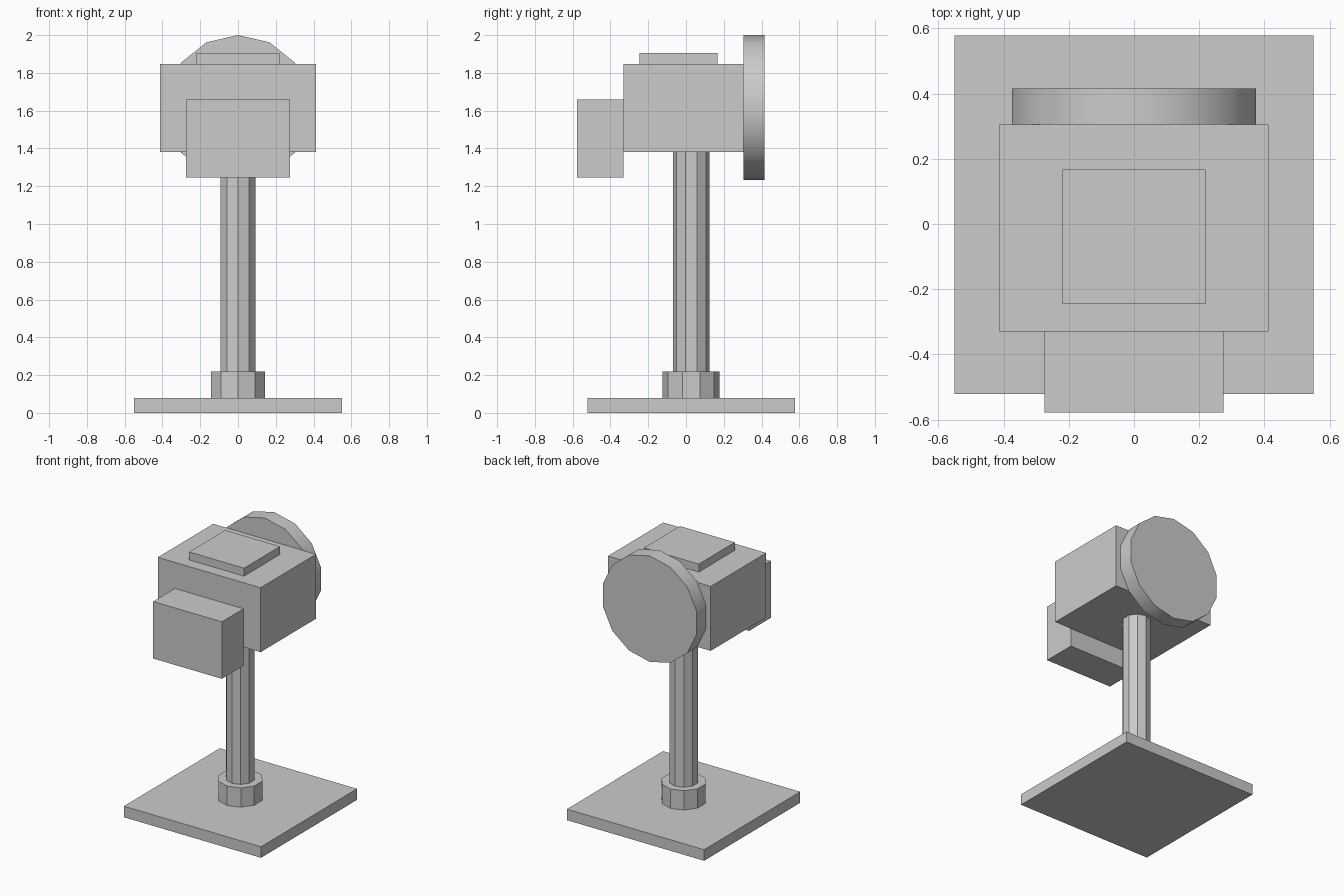
import bpy
import math

cube = bpy.data.objects.get("Cube")
if cube:
    bpy.data.objects.remove(cube, do_unlink=True)

grey = bpy.data.materials.new("plain_grey")
grey.use_nodes = True
grey.diffuse_color = (0.6, 0.6, 0.6, 1)
grey.node_tree.nodes["Principled BSDF"].inputs["Base Color"].default_value = (0.6, 0.6, 0.6, 1)


def finish(name):
    obj = bpy.context.object
    obj.name = name
    obj.data.materials.append(grey)
    return obj


def box(name, x, y, z):
    """Box from (low, high) ranges on each axis."""
    ranges = (x, y, z)
    bpy.ops.mesh.primitive_cube_add(size=1, location=[(a + b) / 2 for a, b in ranges])
    obj = finish(name)
    obj.scale = [b - a for a, b in ranges]
    bpy.ops.object.transform_apply(location=False, rotation=False, scale=True)
    return obj


def prism(name, sides, radius, depth, location, tilt=0):
    bpy.ops.mesh.primitive_cylinder_add(vertices=sides, radius=radius, depth=depth,
                                        location=location, rotation=(tilt, 0, 0))
    return finish(name)


# Stand: square foot, ten-sided collar and pole
post_y = 0.027
box("base_plate", (-0.55, 0.55), (-0.522, 0.578), (0, 0.08))
prism("pole_collar", 10, 0.151, 0.14, (0, post_y, 0.15))
prism("pole", 10, 0.097, 1.16, (0, post_y, 0.8))

# Head: main housing, raised lid and front box
box("head_housing", (-0.412, 0.412), (-0.33, 0.305), (1.38, 1.847))
box("top_lid", (-0.22, 0.22), (-0.245, 0.167), (1.847, 1.905))
box("front_box", (-0.275, 0.275), (-0.578, -0.33), (1.245, 1.658))

# Round back disc with a softly shaded rim
prism("back_disc", 14, 0.384, 0.11, (0, 0.36, 1.616), math.radians(90))
bpy.ops.object.shade_smooth_by_angle(angle=math.radians(30))
